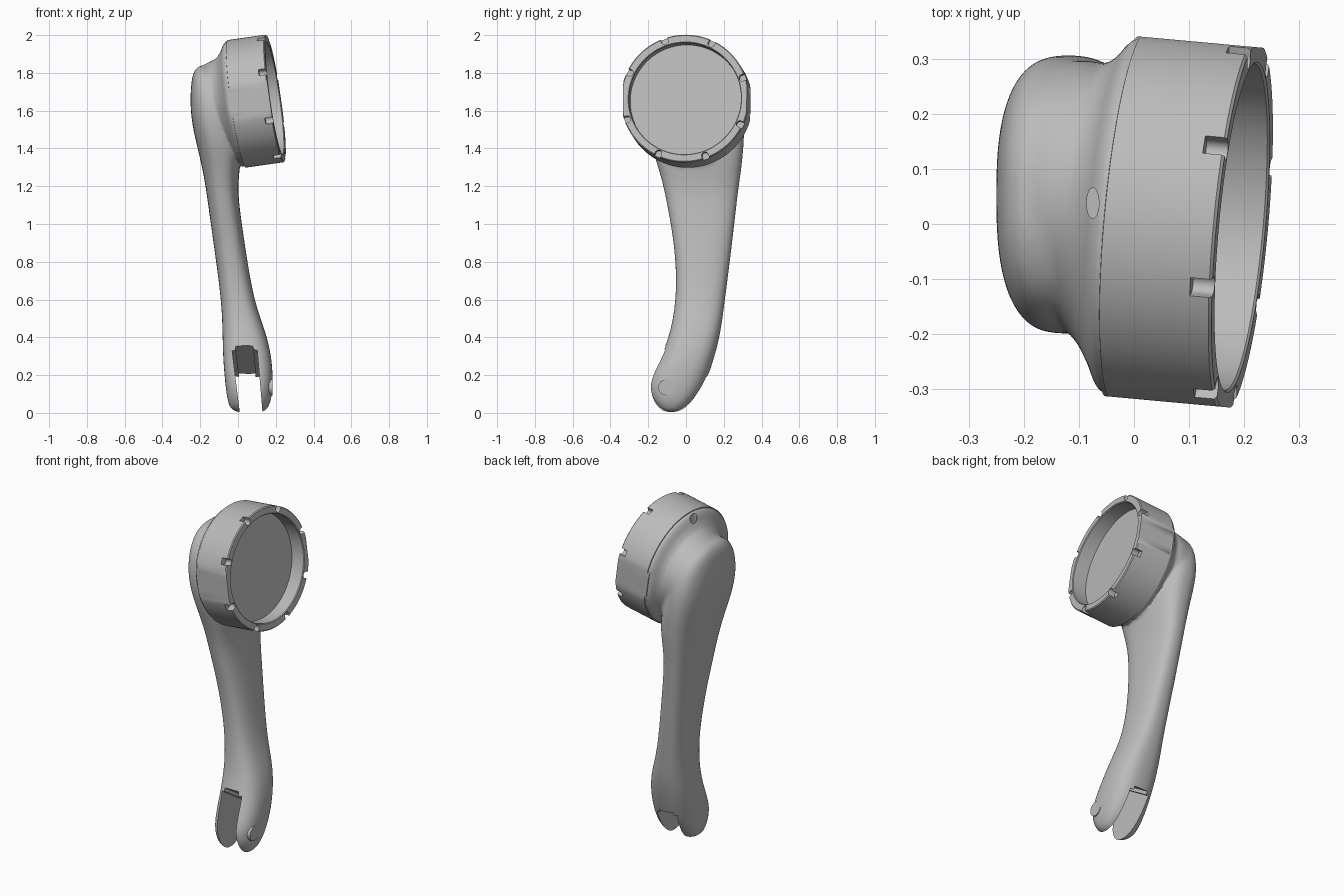
import bpy, bmesh
from math import cos, sin, pi, copysign, radians
from mathutils import Vector, Matrix

default = bpy.data.objects.get("Cube")
if default:
    bpy.data.objects.remove(default)

grey = bpy.data.materials.new("plain grey")
grey.use_nodes = True
COLOUR = (0.5, 0.5, 0.5, 1)
grey.diffuse_color = COLOUR
grey.node_tree.nodes["Principled BSDF"].inputs["Base Color"].default_value = COLOUR

# Tilted frame of the drum: local x is its axis, the origin is the rim centre
axis = Vector((0.985, -0.09, 0.14)).normalized()
side = Vector((0, 0, 1)).cross(axis).normalized()
frame = Matrix((axis, side, axis.cross(side))).transposed().to_4x4()
frame.translation = (0.197, -0.006, 1.665)


def add_object(name, bm):
    bmesh.ops.recalc_face_normals(bm, faces=bm.faces)
    mesh = bpy.data.meshes.new(name)
    bm.to_mesh(mesh)
    bm.free()
    obj = bpy.data.objects.new(name, mesh)
    bpy.context.collection.objects.link(obj)
    mesh.materials.append(grey)
    return obj


def loft(name, rings):
    """Skin a list of equal rings and cap both ends."""
    bm = bmesh.new()
    loops = [[bm.verts.new(p) for p in ring] for ring in rings]
    count = len(loops[0])
    for low, high in zip(loops, loops[1:]):
        for i in range(count):
            j = (i + 1) % count
            bm.faces.new((low[i], low[j], high[j], high[i]))
    bm.faces.new(loops[0])
    bm.faces.new(loops[-1])
    return add_object(name, bm)


def drum_ring(depth, radius, shift=0, flat=0.329, count=128):
    """Circle around the drum axis, flattened a little on both sides."""
    ring = []
    for i in range(count):
        a = 2 * pi * i / count
        y = max(-flat, min(flat, radius * cos(a)))
        ring.append(frame @ Vector((depth, y + shift, radius * sin(a))))
    return ring


def arm_ring(z, x0, x1, y0, y1, power=2.6, count=32):
    """Horizontal rounded section of the arm."""
    def bend(v):
        return copysign(abs(v) ** (2 / power), v)
    angles = [2 * pi * i / count for i in range(count)]
    return [Vector(((x0 + x1) / 2 + (x1 - x0) / 2 * bend(cos(a)),
                    (y0 + y1) / 2 + (y1 - y0) / 2 * bend(sin(a)), z)) for a in angles]


def boolean(obj, cutter, operation):
    mod = obj.modifiers.new(operation.title(), "BOOLEAN")
    mod.operation = operation
    mod.object = cutter
    mod.solver = "EXACT"
    cutter.hide_render = True


def finish(obj, helpers=(), angle=35):
    """Bake the modifiers, drop the helpers, shade smooth."""
    bpy.ops.object.select_all(action="DESELECT")
    obj.select_set(True)
    bpy.context.view_layer.objects.active = obj
    bpy.ops.object.convert(target="MESH")
    for helper in helpers:
        bpy.data.objects.remove(helper)
    bpy.ops.object.shade_smooth_by_angle(angle=radians(angle))


def cylinder(name, radius, length, matrix, segments=32):
    bm = bmesh.new()
    bmesh.ops.create_cone(bm, cap_ends=True, segments=segments, radius1=radius,
                          radius2=radius, depth=length, matrix=matrix)
    return add_object(name, bm)


# Arm: height, x range, y range of each section
SECTIONS = [
    (0.0, 0.0, 0.13, -0.11, -0.05), (0.02, -0.04, 0.155, -0.145, -0.005),
    (0.06, -0.055, 0.175, -0.18, 0.04), (0.13, -0.065, 0.183, -0.203, 0.09),
    (0.2, -0.072, 0.185, -0.185, 0.12), (0.3, -0.08, 0.177, -0.13, 0.152),
    (0.42, -0.082, 0.15, -0.085, 0.183), (0.55, -0.086, 0.1, -0.06, 0.2),
    (0.7, -0.102, 0.066, -0.05, 0.22), (0.9, -0.13, 0.035, -0.063, 0.245),
    (1.1, -0.158, 0.006, -0.1, 0.268), (1.2, -0.172, 0.0, -0.12, 0.28),
    (1.3, -0.19, 0.01, -0.148, 0.295), (1.4, -0.214, 0.02, -0.18, 0.305),
    (1.5, -0.238, 0.0, -0.2, 0.31), (1.6, -0.252, -0.02, -0.203, 0.307),
    (1.7, -0.252, -0.04, -0.185, 0.285), (1.78, -0.244, -0.07, -0.14, 0.235),
    (1.82, -0.228, -0.09, -0.08, 0.17), (1.842, -0.2, -0.12, -0.01, 0.1),
]
arm = loft("arm", [arm_ring(*row) for row in SECTIONS])
arm.modifiers.new("Round", "SUBSURF").levels = 2

# Flared back of the drum, blended into the arm
FLARE = [(-0.12, 0.336, 0), (-0.217, 0.337, 0), (-0.234, 0.317, 0),
         (-0.25, 0.288, 0.005), (-0.275, 0.258, 0.015),
         (-0.31, 0.243, 0.034), (-0.35, 0.232, 0.04)]
flare = loft("flare", [drum_ring(*row, flat=0.326) for row in FLARE])
boolean(arm, flare, "UNION")
remesh = arm.modifiers.new("Blend", "REMESH")
remesh.mode = "VOXEL"
remesh.voxel_size = 0.008
soften = arm.modifiers.new("Soften", "SMOOTH")
soften.factor = 0.5
soften.iterations = 12

# Fork slot with a sloping roof and slightly slanted walls
bm = bmesh.new()
bmesh.ops.create_cube(bm, size=2)
for v in bm.verts:
    right, top = v.co.x > 0, v.co.z > 0
    y = 0.4 * v.co.y
    z = 0.285 - 0.65 * y if top else -0.1
    v.co = (0.13 - 0.085 * z if right else 0.01 - 0.125 * z, y, z)
roof = [e for e in bm.edges if all(v.co.z > 0 for v in e.verts)
        and abs(e.verts[0].co.y - e.verts[1].co.y) > 0.1]
bmesh.ops.bevel(bm, geom=roof, offset=0.02, segments=4, affect="EDGES")
slot = add_object("slot_cutter", bm)
boolean(arm, slot, "DIFFERENCE")

# Small oval dimple on top of the flare
dimple = cylinder("dimple_cutter", 0.028, 0.3,
                  Matrix.Translation((-0.075, 0.038, 2.03)) @ Matrix.Diagonal((0.4, 1, 1, 1)))
boolean(arm, dimple, "DIFFERENCE")
finish(arm, (flare, slot, dimple))

# Drum: cavity floor, wall, rim, outside and seam groove
DRUM = [(-0.085, 0.298), (-0.004, 0.298), (0, 0.302), (0, 0.336), (-0.005, 0.341),
        (-0.206, 0.341), (-0.208, 0.333), (-0.217, 0.333)]
drum = loft("drum", [drum_ring(*row) for row in DRUM])

# Eight round-bottomed notches in the rim
notches = []
for k in range(8):
    turn = frame @ Matrix.Rotation(radians(20 + 45 * k), 4, "X")
    quarter = Matrix.Rotation(pi / 2, 4, "Y")
    notches.append(cylinder("notch_cutter", 0.018, 0.08,
                            turn @ Matrix.Translation((0, 0.324, 0)) @ quarter, 20))
    bm = bmesh.new()
    bmesh.ops.create_cube(bm, size=1, matrix=turn @ Matrix.Translation((0, 0.349, 0))
                          @ Matrix.Diagonal((0.08, 0.05, 0.035, 1)))
    notches.append(add_object("notch_cutter", bm))
for cutter in notches:
    boolean(drum, cutter, "DIFFERENCE")
finish(drum, notches)

# Pivot pin in the outer fork prong
pin = cylinder("pivot_pin", 0.042, 0.05,
               Matrix.Translation((0.157, -0.105, 0.135)) @ Matrix.Rotation(pi / 2, 4, "Y"))
finish(pin)
